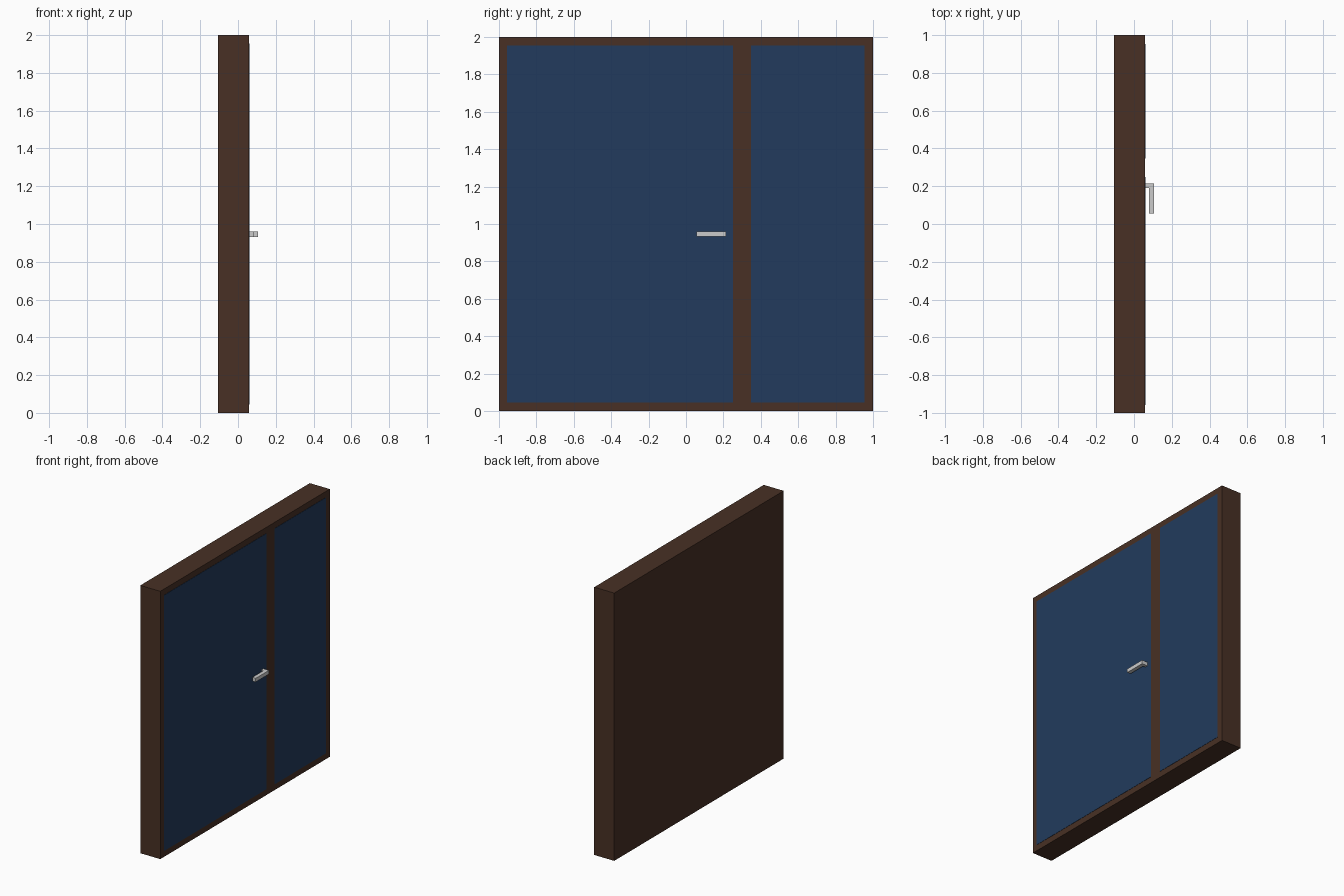
import bpy, bmesh

if "Cube" in bpy.data.objects:
    bpy.data.objects.remove(bpy.data.objects["Cube"])


def material(name, rgb):
    m = bpy.data.materials.new(name)
    m.diffuse_color = (*rgb, 1)
    m.use_nodes = True
    m.node_tree.nodes["Principled BSDF"].inputs["Base Color"].default_value = m.diffuse_color
    return m


def make_object(name, bm, mat=None):
    bmesh.ops.recalc_face_normals(bm, faces=bm.faces)
    me = bpy.data.meshes.new(name)
    bm.to_mesh(me)
    bm.free()
    if mat:
        me.materials.append(mat)
    ob = bpy.data.objects.new(name, me)
    bpy.context.collection.objects.link(ob)
    return ob


def prism(name, outline, z0, z1, mat=None):
    """Extrude an (x, y) outline from z0 up to z1."""
    bm = bmesh.new()
    face = bm.faces.new([bm.verts.new((x, y, z0)) for x, y in outline])
    ext = bmesh.ops.extrude_face_region(bm, geom=[face])
    top = [g for g in ext["geom"] if isinstance(g, bmesh.types.BMVert)]
    bmesh.ops.translate(bm, verts=top, vec=(0, 0, z1 - z0))
    return make_object(name, bm, mat)


def box(name, x0, x1, y0, y1, z0, z1, mat=None):
    return prism(name, [(x0, y0), (x1, y0), (x1, y1), (x0, y1)], z0, z1, mat)


brown = material("brown_frame", (0.065, 0.03, 0.018))
blue = material("blue_panel", (0.016, 0.044, 0.11))

BACK, FACE, TIP = -0.107, 0.058, 0.107

# Solid door frame body, closed at the back
box("door_frame", BACK, FACE, -1, 1, 0, 2, brown)

# Blue door leaf and narrow side panel, practically flush with the frame
for name, y0, y1 in (("door_leaf", -0.957, 0.25), ("side_panel", 0.347, 0.953)):
    box(name, FACE - 0.001, FACE + 0.002, y0, y1, 0.045, 1.955, blue)

# L-shaped lever handle
prism("door_handle", [(FACE, 0.19), (0.079, 0.19), (0.079, 0.056),
                      (TIP, 0.056), (TIP, 0.213), (FACE, 0.213)], 0.932, 0.96)
